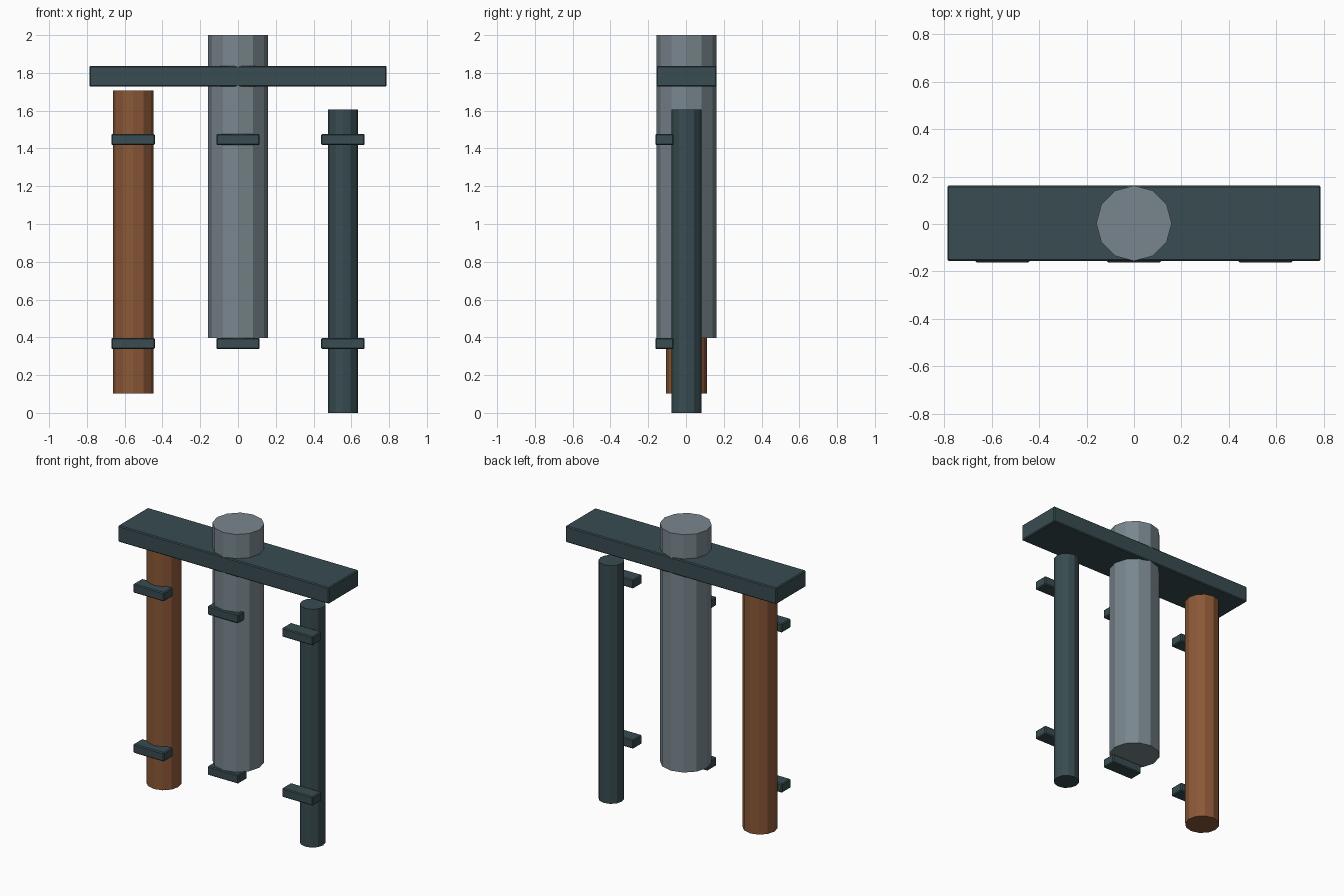
import bpy

cube = bpy.data.objects.get("Cube")
if cube:
    bpy.data.objects.remove(cube, do_unlink=True)


def material(name, rgb):
    mat = bpy.data.materials.new(name)
    mat.use_nodes = True
    color = (*rgb, 1)
    mat.diffuse_color = color
    mat.node_tree.nodes["Principled BSDF"].inputs["Base Color"].default_value = color
    return mat


dark = material("dark slate", (0.04, 0.072, 0.082))
steel = material("grey steel", (0.19, 0.24, 0.27))
copper = material("copper brown", (0.26, 0.098, 0.038))


def pipe(name, x, radius, bottom, top, mat):
    bpy.ops.mesh.primitive_cylinder_add(
        vertices=12, radius=radius, depth=top - bottom,
        location=(x, AXIS_Y, (bottom + top) / 2))
    obj = bpy.context.object
    obj.name = name
    obj.data.materials.append(mat)


def block(name, center, size, mat):
    bpy.ops.mesh.primitive_cube_add(size=1, location=center)
    obj = bpy.context.object
    obj.name = name
    obj.scale = size
    bpy.ops.object.transform_apply(location=False, rotation=False, scale=True)
    obj.data.materials.append(mat)
    bevel = obj.modifiers.new("edge_bevel", "BEVEL")
    bevel.width = 0.006
    bevel.segments = 1


AXIS_Y = 0.003
SIDE_X = 0.555

# Three vertical pipes
pipe("center_pipe", 0, 0.159, 0.397, 2.0, steel)
pipe("right_pipe", -SIDE_X, 0.108, 0.103, 1.706, copper)
pipe("left_pipe", SIDE_X, 0.079, 0, 1.606, dark)

# Beam across the top
block("cross_beam", (0, AXIS_Y, 1.782), (1.574, 0.318, 0.11), dark)

# Wall brackets, a low and a high one for each pipe
for side, x in (("right", -SIDE_X), ("center", 0), ("left", SIDE_X)):
    for level, z in (("lower", 0.367), ("upper", 1.447)):
        block(f"{side}_{level}_bracket", (x, -0.114, z), (0.23, 0.096, 0.06), dark)
